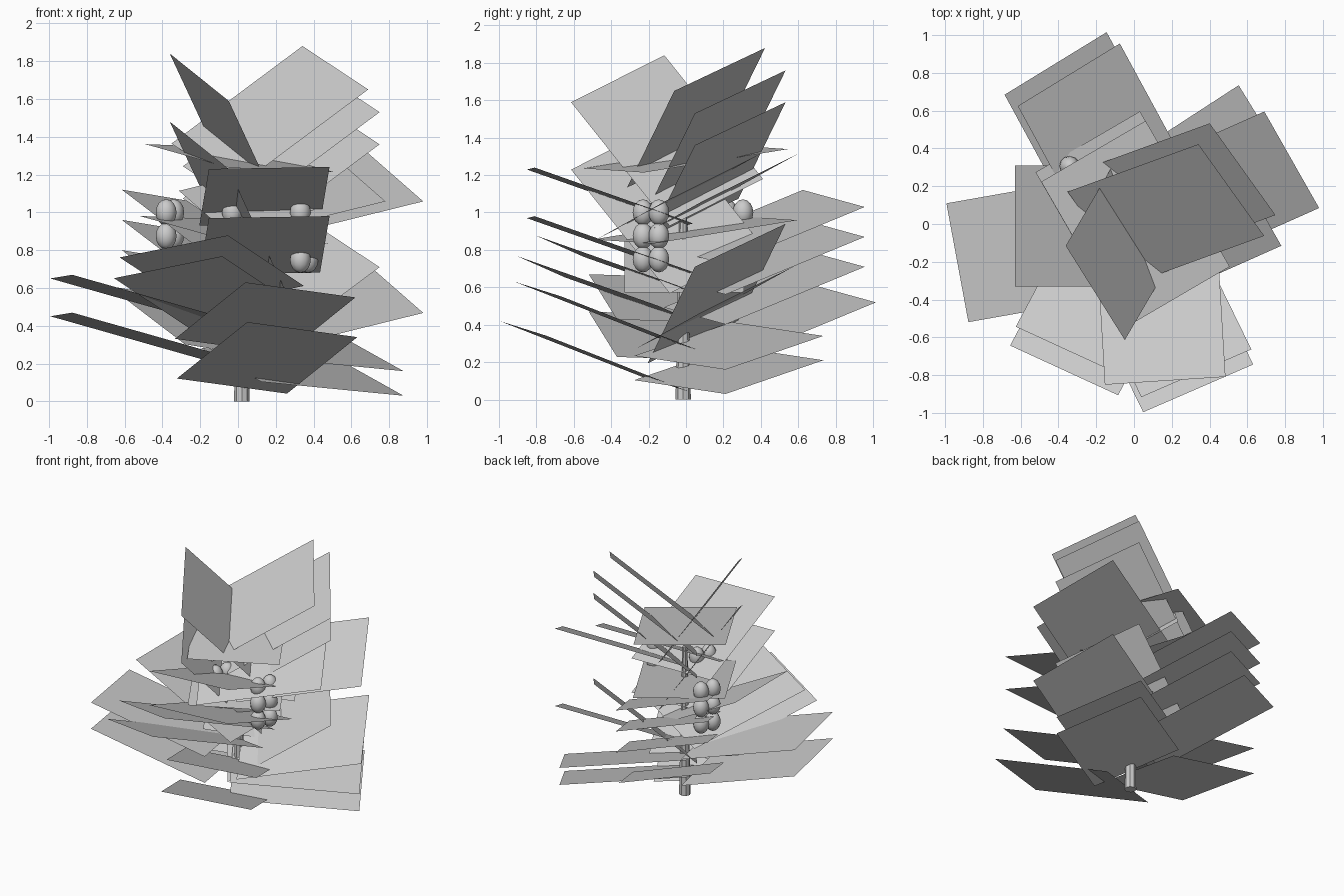
import bpy
from math import radians
from mathutils import Matrix

if "Cube" in bpy.data.objects:
    bpy.data.objects.remove(bpy.data.objects["Cube"])

LEN, HALF = 0.90, 0.32


def leaf(name, azimuth, pitch, roll, x, y, z):
    """Flat rectangular leaf; its outer edge is centred on x, y, z."""
    me = bpy.data.meshes.new(name)
    me.from_pydata([(sx * LEN, sy * HALF, 0) for sx, sy in ((-1, -1), (0, -1), (0, 1), (-1, 1))],
                   [], [(0, 1, 2, 3)])
    ob = bpy.data.objects.new(name, me)
    ob.matrix_world = (Matrix.Translation((x, y, z))
                       @ Matrix.Rotation(radians(azimuth), 4, 'Z')
                       @ Matrix.Rotation(radians(-pitch), 4, 'Y')
                       @ Matrix.Rotation(radians(roll), 4, 'X'))
    bpy.context.collection.objects.link(ob)


def leaves(name, azimuth, pitch, roll, *stacks):
    """One leaf per height; each stack is x, y, then the heights."""
    for x, y, *heights in stacks:
        for z in heights:
            leaf(name, azimuth, pitch, roll, x, y, z)


# Leaves around the stem
leaves("upper_right_leaf", 20, 35, 26, (.515, .18, 1.765), (.575, .29, 1.645, 1.475, .825))
leaves("back_left_leaf", 118.5, 20, 8.7, (-.345, .79, 1.075, .915, .755), (-.415, .85, .565))
leaves("left_leaf", 190, 15.6, 1.8, (-.935, -.205, .66, .46))
leaves("right_leaf", 24, 12.7, 24, (.835, .34, 1.185, .595), (.635, .14, 1.185))
leaves("low_right_leaf", 33, -4.7, 16.4, (.715, .473, .25, .12))
leaves("low_front_leaf", -64, 19.4, -7.6, (.34, -.87, .38), (.33, -.79, .59))
leaves("front_left_leaf", -118, 17.3, 11, (-.37, -.775, .71), (-.34, -.675, .82))
leaves("front_leaf", -86.6, 19.4, 1, (.165, -.83, 1.235, .975))
leaves("flat_top_leaf", 120, 8, 2, (-.215, .385, 1.35), (-.245, .435, .97))
leaves("side_left_leaf", 180, 27.7, 0, (-.63, -.01, .99))
leaves("crown_leaf", -120.3, 47.3, -35.4, (-.205, -.365, 1.715, 1.355))

# Tapered stem
bpy.ops.mesh.primitive_cone_add(vertices=8, radius1=.041, radius2=.018, depth=1.12,
                                location=(.02, -.015, .56))
bpy.context.object.name = "stem"

# Hanging fruit clusters: three rows of pairs, the left one further back
for x, back in ((-.37, .45), (-.02, 0), (.34, 0)):
    for row in range(3):
        for dx, y in ((-.01, -.23), (.03, -.145)):
            bpy.ops.mesh.primitive_uv_sphere_add(segments=12, ring_count=8, radius=1,
                                                 location=(x + dx, y + back, 1 - .125 * row))
            ob = bpy.context.object
            ob.name = "fruit"
            ob.scale = (.055, .055, .07)
            bpy.ops.object.shade_smooth_by_angle()
